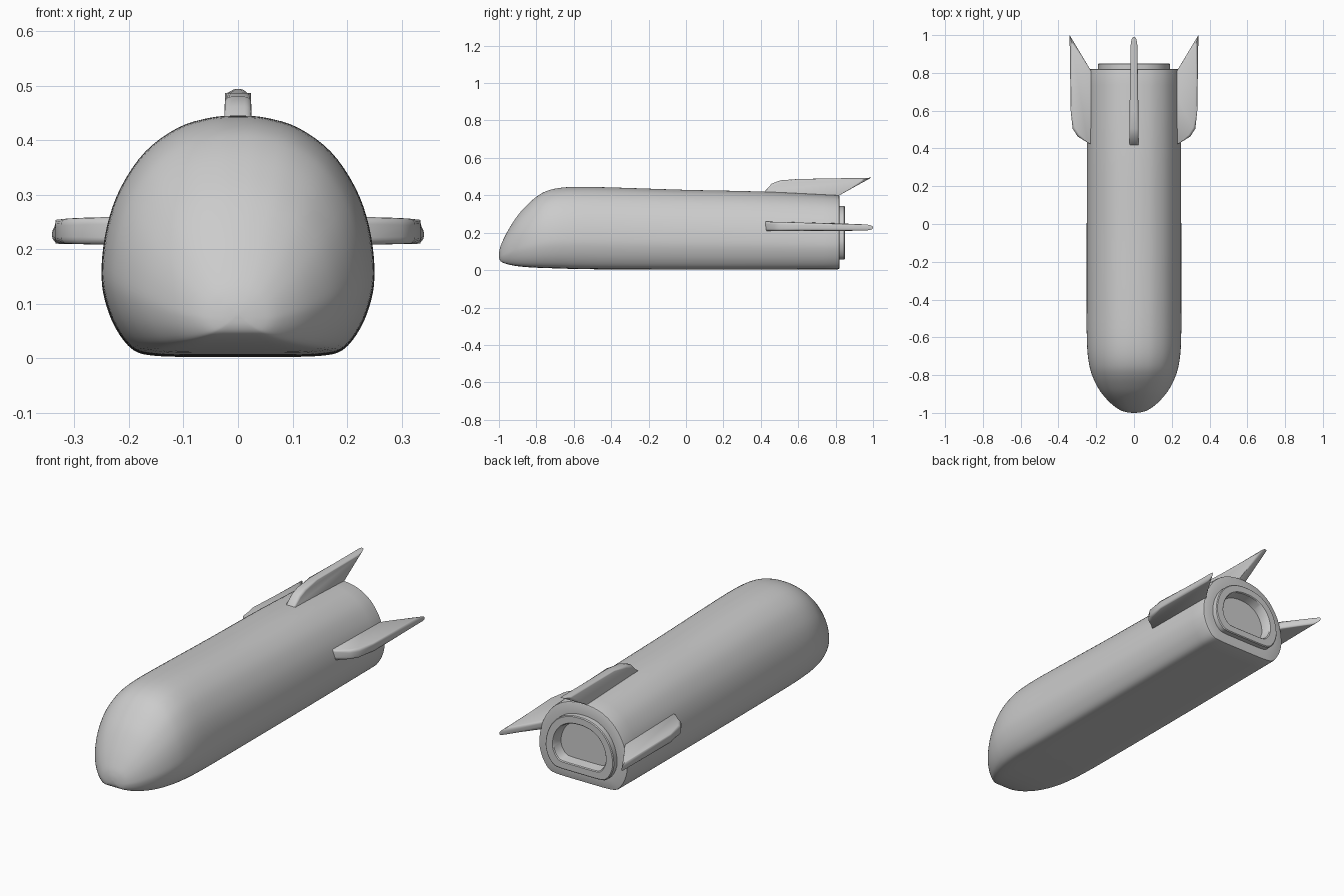
import bpy, bmesh
from mathutils import Vector

if "Cube" in bpy.data.objects:
    bpy.data.objects.remove(bpy.data.objects["Cube"])


def smooth_curve(pts, n, closed=False):
    """Catmull-Rom resampling of tuples of any length."""
    out, m = [], len(pts)
    for i in range(m if closed else m - 1):
        def get(k):
            return pts[k % m] if closed else pts[max(0, min(m - 1, k))]
        a, b, c, d = get(i - 1), get(i), get(i + 1), get(i + 2)
        for j in range(n):
            t = j / n
            out.append(tuple(0.5 * (2 * q + (r - p) * t + (2 * p - 5 * q + 4 * r - s) * t * t
                                    + (3 * q - p - 3 * r + s) * t ** 3)
                             for p, q, r, s in zip(a, b, c, d)))
    if not closed:
        out.append(tuple(pts[-1]))
    return out


def finish(bm, name, angle):
    bmesh.ops.recalc_face_normals(bm, faces=bm.faces)
    me = bpy.data.meshes.new(name)
    bm.to_mesh(me)
    bm.free()
    ob = bpy.data.objects.new(name, me)
    bpy.context.collection.objects.link(ob)
    bpy.ops.object.select_all(action='DESELECT')
    ob.select_set(True)
    bpy.context.view_layer.objects.active = ob
    bpy.ops.object.shade_smooth_by_angle(angle=angle)
    return ob


# Cross-section: flat base, domed top (x in -1..1, z in 0..1)
half = [(0.30, 0.0), (0.60, 0.004), (0.77, 0.03), (0.90, 0.125), (0.98, 0.25), (1.0, 0.37),
        (0.96, 0.54), (0.86, 0.70), (0.68, 0.85), (0.44, 0.95), (0.20, 0.992)]
section = smooth_curve([(0, 0)] + half + [(0, 1)] + [(-x, z) for x, z in reversed(half)], 4, True)

# Stations along the hull: y, half width, bottom z, top z
stations = smooth_curve([
    (-1.0, 0.004, 0.078, 0.084), (-0.997, 0.035, 0.058, 0.108), (-0.985, 0.073, 0.043, 0.145),
    (-0.95, 0.122, 0.030, 0.215), (-0.90, 0.168, 0.021, 0.292), (-0.85, 0.200, 0.016, 0.348),
    (-0.80, 0.222, 0.013, 0.392), (-0.75, 0.236, 0.011, 0.421), (-0.68, 0.246, 0.009, 0.439),
    (-0.58, 0.25, 0.006, 0.445), (-0.40, 0.25, 0.004, 0.442), (0.0, 0.25, 0.003, 0.429),
    (0.40, 0.249, 0.003, 0.420), (0.81, 0.247, 0.004, 0.400)], 4)
# Tail: rounded rim, raised nozzle ring, recessed plate
stations += [(0.818, 0.245, 0.006, 0.398), (0.82, 0.240, 0.010, 0.394),
             (0.82, 0.190, 0.056, 0.342), (0.846, 0.190, 0.056, 0.342), (0.85, 0.186, 0.060, 0.338),
             (0.85, 0.150, 0.092, 0.306), (0.846, 0.146, 0.096, 0.302), (0.80, 0.137, 0.104, 0.294)]

bm = bmesh.new()
rings = [[bm.verts.new((x * w, y, b + z * (t - b))) for x, z in section] for y, w, b, t in stations]
for r0, r1 in zip(rings, rings[1:]):
    for i in range(len(r0)):
        k = (i + 1) % len(r0)
        bm.faces.new((r0[i], r0[k], r1[k], r1[i]))
bm.faces.new(rings[0])
bm.faces.new(rings[-1])
finish(bm, "hull", 0.6)


def fin(name, outline, place):
    """Bevelled plate from a (span, y) outline, thinner toward the rear."""
    bm = bmesh.new()
    layers = []
    for side in (-1, 1):
        layers.append([bm.verts.new(place(s, y, side * (0.025 - 0.016 * max(0, y - 0.5))))
                       for s, y in outline])
    lo, hi = layers
    bm.faces.new(lo)
    bm.faces.new(hi)
    for i in range(len(lo)):
        k = (i + 1) % len(lo)
        bm.faces.new((lo[i], lo[k], hi[k], hi[i]))
    rim = [e for v in (lo, hi) for i in range(len(v))
           for e in [bm.edges.get((v[i], v[(i + 1) % len(v)]))]]
    bmesh.ops.bevel(bm, geom=rim, offset=0.013, segments=4, profile=0.5, affect='EDGES')
    finish(bm, name, 0.7)


# Two side fins and the top fin
side_outline = [(0.18, 0.40), (0.245, 0.43), (0.298, 0.463), (0.325, 0.505), (0.335, 0.60),
                (0.341, 1.0), (0.239, 0.83), (0.18, 0.74)]
top_outline = [(0.36, 0.38), (0.42, 0.42), (0.462, 0.458), (0.480, 0.505), (0.487, 0.60),
               (0.494, 0.99), (0.40, 0.82), (0.36, 0.75)]
for sx, name in ((1, "right_fin"), (-1, "left_fin")):
    fin(name, side_outline,
        lambda s, y, t, sx=sx: Vector((sx * s, y, 0.234 - 0.012 * max(0, y - 0.45) + t * (1.2 - 0.8 * s))))
fin("top_fin", top_outline, lambda s, y, t: Vector((t, y, s)))
